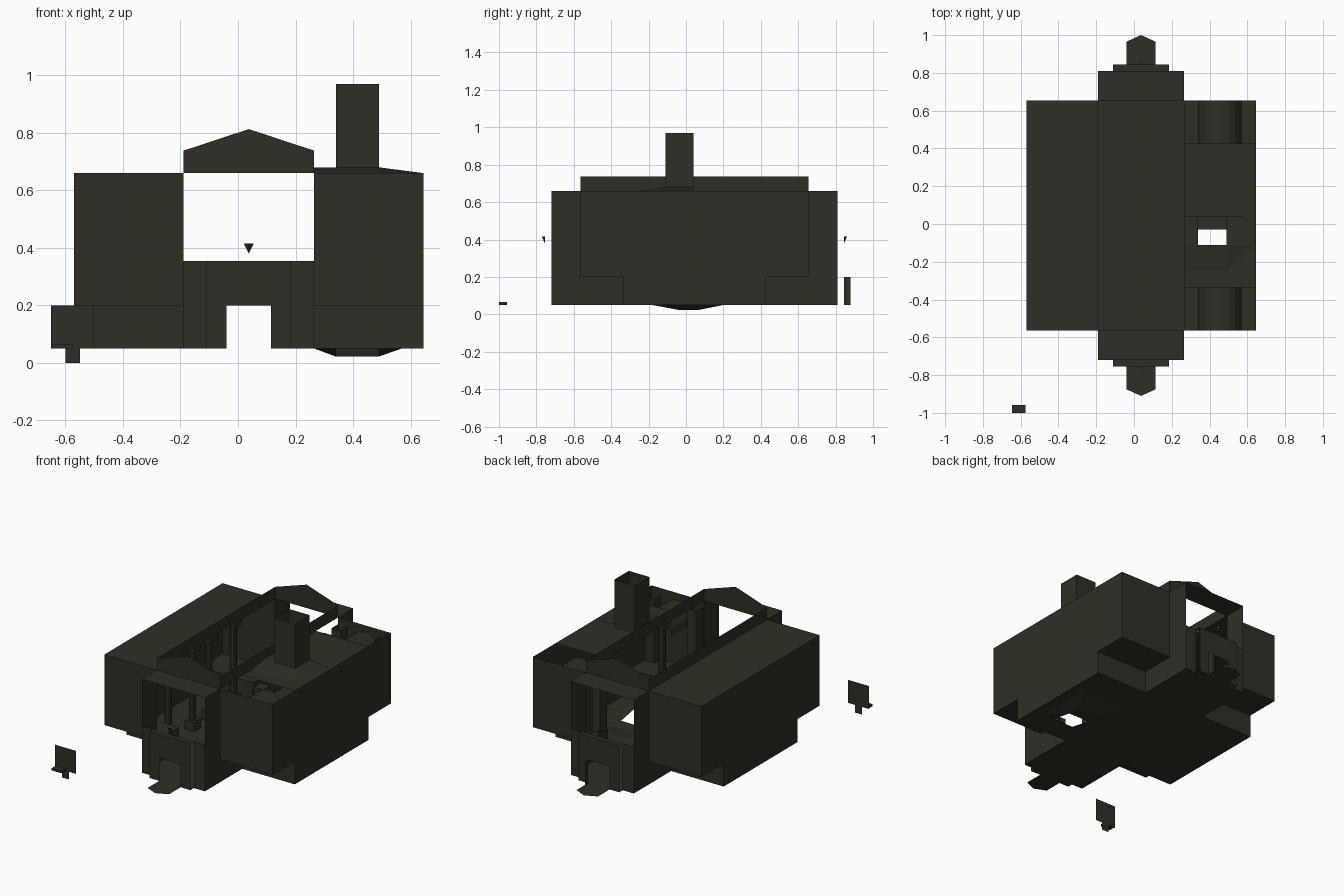
import bpy, bmesh, math

if "Cube" in bpy.data.objects:
    bpy.data.objects.remove(bpy.data.objects["Cube"])

mat = bpy.data.materials.new("dark olive stone")
mat.diffuse_color = (0.028, 0.028, 0.019, 1)
mat.use_nodes = True
mat.node_tree.nodes["Principled BSDF"].inputs["Base Color"].default_value = mat.diffuse_color


def sheet(name, faces):
    """One object from a list of faces given as corner points."""
    bm = bmesh.new()
    for f in faces:
        bm.faces.new([bm.verts.new(p) for p in f])
    bmesh.ops.remove_doubles(bm, verts=bm.verts, dist=1e-4)
    bmesh.ops.recalc_face_normals(bm, faces=bm.faces)
    me = bpy.data.meshes.new(name)
    bm.to_mesh(me)
    bm.free()
    me.materials.append(mat)
    ob = bpy.data.objects.new(name, me)
    bpy.context.collection.objects.link(ob)
    return ob


def fx(x, y0, y1, z0, z1):
    return [(x, y0, z0), (x, y1, z0), (x, y1, z1), (x, y0, z1)]


def fy(y, x0, x1, z0, z1):
    return [(x0, y, z0), (x1, y, z0), (x1, y, z1), (x0, y, z1)]


def fz(z, x0, x1, y0, y1):
    return [(x0, y0, z), (x1, y0, z), (x1, y1, z), (x0, y1, z)]


def tube(x0, x1, y0, y1, z0, z1):
    return [fx(x0, y0, y1, z0, z1), fx(x1, y0, y1, z0, z1),
            fy(y0, x0, x1, z0, z1), fy(y1, x0, x1, z0, z1)]


def turn(faces):
    """Half turn about the middle of the building."""
    return [[(0.075 - x, 0.09 - y, z) for x, y, z in f] for f in faces]


def twin(name, faces):
    sheet("front_" + name, faces)
    sheet("back_" + name, turn(faces))


XL, XA, XB, XR = -0.57, -0.19, 0.265, 0.645      # outer walls and nave walls
Y0, Y1, YA, YB = -0.565, 0.655, -0.335, 0.425    # hall ends and notch lines
F, N, T = 0.05, 0.2, 0.66                        # floor, notch height, wall top

# Outer side walls, notched at the lower corners
wall = [fx(XL, Y0, Y1, N, T), fx(XL, YA, YB, F, N)]
sheet("west_wall", wall)
sheet("east_wall", turn(wall))

# End walls of both aisles, with the recessed lower corners
ends = []
for a, b in ((XL, XA), (XB, XR)):
    ends += [fy(Y0, a, b, N, T), fy(YA, a, b, F, N), fz(N, a, b, Y0, YA)]
ends += [fx(XA, Y0, YA, F, N), fx(XB, Y0, YA, F, N)]
twin("aisle_end", ends)

# Floor, leaving the hearth open
sheet("floor", [fz(F, XA, XB, -0.72, 0.81), fz(F, XL, XA, YA, YB),
                fz(F, XB, XR, YA, -0.18), fz(F, XB, XR, 0.2, YB),
                fz(F, 0.57, XR, -0.18, 0.2)])

# West roof, and east roof around the chimney shaft
sheet("west_roof", [fz(T, XL, XA, Y0, Y1)])
sheet("east_roof", [fz(T, XB, XR, YA, -0.11), fz(T, XB, XR, 0.04, YB),
                    fz(T, XB, 0.34, -0.11, 0.04), fz(T, 0.49, XR, -0.11, 0.04)])

# Raised slopes at the foot of the chimney
R = 0.68
sheet("chimney_skirt", [
    fz(R, XB, 0.34, -0.11, 0.04),
    [(0.49, -0.11, R), (XR, -0.11, T), (XR, 0.04, T), (0.49, 0.04, R)],
    [(XB, -0.25, T), (0.49, -0.25, T), (0.49, -0.11, R), (XB, -0.11, R)],
    [(0.49, -0.25, T), (XR, -0.11, T), (0.49, -0.11, R)],
    fy(0.04, XB, 0.49, T, R), fx(XB, -0.11, 0.04, T, R)])
sheet("chimney", tube(0.34, 0.49, -0.11, 0.04, T, 0.97))

# Sunken hearth below the floor, open at its front
H = 0.022
sheet("hearth", [
    fz(H, 0.34, 0.49, -0.03, 0.06),
    [(XB, -0.18, F), (0.34, -0.03, H), (0.34, 0.06, H), (XB, 0.2, F)],
    [(0.57, -0.18, F), (0.49, -0.03, H), (0.49, 0.06, H), (0.57, 0.2, F)],
    [(XB, 0.2, F), (0.34, 0.06, H), (0.49, 0.06, H), (0.57, 0.2, F)],
    [(XB, -0.18, F), (0.34, -0.18, F), (0.34, -0.03, H)],
    [(0.57, -0.18, F), (0.49, -0.18, F), (0.49, -0.03, H)]])

# Upper nave walls and gables
sheet("nave_upper_walls", [fx(XA, Y0, Y1, T, 0.738), fx(XB, Y0, Y1, T, 0.738)])
twin("gable", [[(XA, Y0, T), (XB, Y0, T), (XB, Y0, 0.738),
                (0.0375, Y0, 0.813), (XA, Y0, 0.738)]])

# Nave end bays: roof, sides, low wall and door panel
E, P, S = -0.72, -0.755, 0.355
twin("nave_end", [
    fz(T, XA, XB, E, Y0), fx(XA, E, Y0, F, T), fx(XB, E, Y0, F, T),
    fy(E, XA, -0.11, F, S), fy(E, 0.185, XB, F, S)])
twin("door_panel", [
    fy(P, -0.11, -0.04, F, S), fy(P, 0.185, 0.115, F, S),
    fy(P, -0.04, 0.115, N, S),
    fz(S, -0.11, 0.185, P, E), fz(F, -0.11, 0.185, P, E)])
sheet("back_door_jamb", [fx(0.115, 0.845, 0.88, F, N)])

# Pointed doorstep
twin("doorstep", [[(-0.04, P, F), (-0.04, -0.875, F), (0.0375, -0.91, F),
                   (0.115, -0.875, F), (0.115, P, F)]])

# Small hanging lamp over each door
lx, lz = (0.02, 0.055), 0.415
tip, nose = (0.0375, P, 0.38), (0.0375, -0.77, lz)
pa, pb = (lx[0], P, lz), (lx[1], P, lz)
twin("lamp", [[pa, pb, tip], [pa, nose, tip], [pb, nose, tip], [pa, pb, nose]])

# East end bays, open at the top: vault and hollow corner pillars
vault = []
n = 8
arc = [(0.455 + 0.115 * math.cos(math.pi * i / n),
        0.5 + 0.115 * math.sin(math.pi * i / n)) for i in range(n + 1)]
for (xa, za), (xb, zb) in zip(arc, arc[1:]):
    vault.append([(xa, Y0, za), (xb, Y0, zb), (xb, YA, zb), (xa, YA, za)])
sheet("front_vault", vault)
sheet("back_vault", [[(x, 0.09 - y, z) for x, y, z in f] for f in vault])
for i, (x, y) in enumerate(((0.27, -0.56), (0.575, -0.56), (0.27, 0.58),
                            (0.575, 0.58), (0.27, 0.43))):
    sheet("pillar_%d" % i, tube(x, x + 0.065, y, y + 0.07, N, 0.62))


# Aisle columns: base, round shaft, capital
def column(name, x, y):
    parts = []
    for r, z0, z1 in ((0.035, F, 0.11), (0.035, 0.56, 0.6)):
        parts += tube(x - r, x + r, y - r, y + r, z0, z1)
        parts += [fz(z0, x - r, x + r, y - r, y + r), fz(z1, x - r, x + r, y - r, y + r)]
    ring = [(x + 0.022 * math.cos(math.pi * k / 4),
             y + 0.022 * math.sin(math.pi * k / 4)) for k in range(9)]
    for p, q in zip(ring, ring[1:]):
        parts.append([(*p, 0.11), (*q, 0.11), (*q, 0.56), (*p, 0.56)])
    sheet(name, parts)


for y in (-0.29, -0.04, 0.13, 0.38):
    column("west_column", -0.3, y)
for y in (-0.29, 0.38):
    column("east_column", 0.375, y)

# Free-standing sign: thin board, leg and foot block
sheet("sign_board", [fy(-0.957, -0.65, -0.5, F, N)])
sheet("sign_leg", [fy(-0.957, -0.6, -0.55, 0, F)])
sheet("sign_foot", tube(-0.645, -0.575, -1.0, -0.957, F, 0.065)
      + [fz(F, -0.645, -0.575, -1.0, -0.957), fz(0.065, -0.645, -0.575, -1.0, -0.957)])
